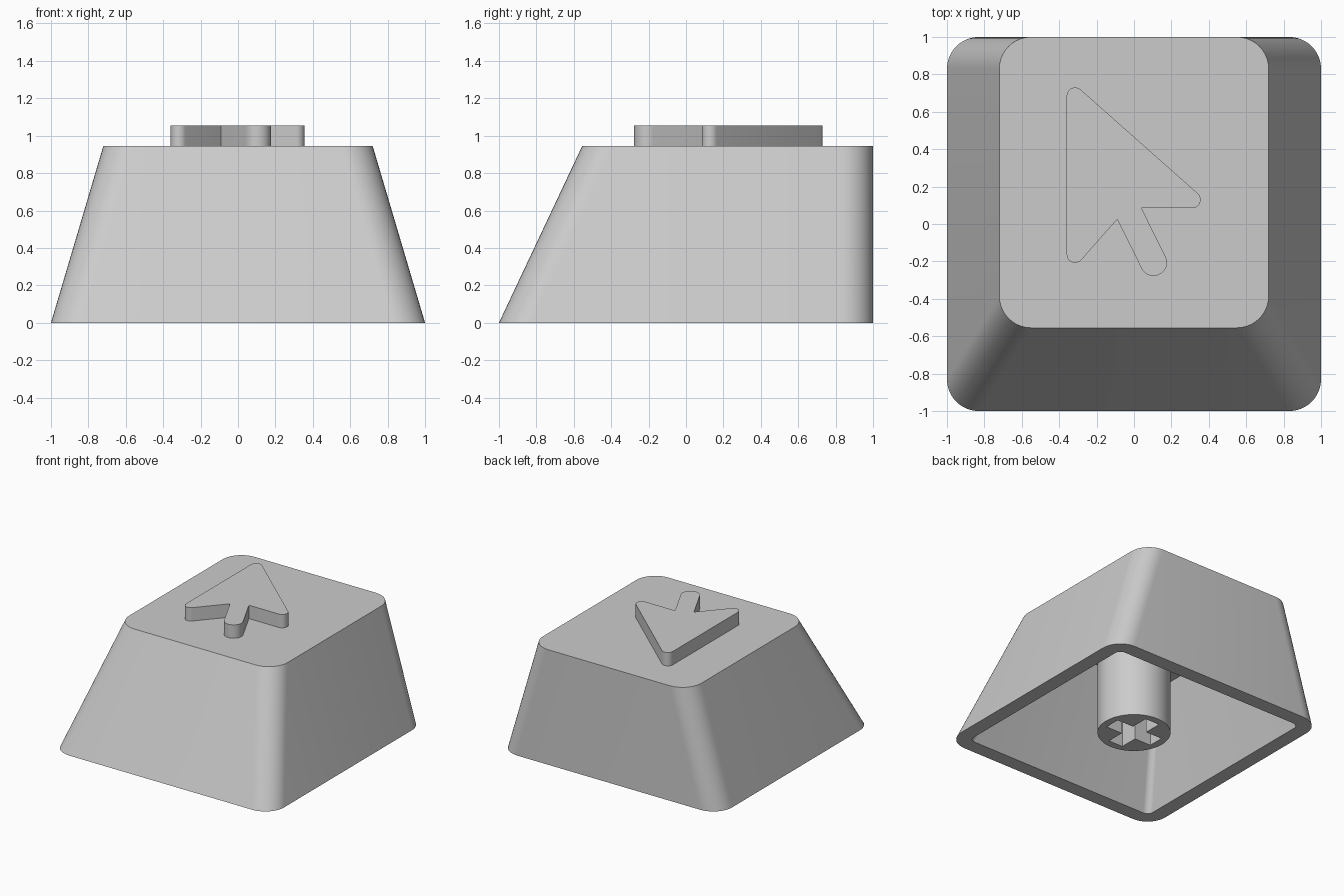
import bpy, bmesh, math
from mathutils import Vector

cube = bpy.data.objects.get("Cube")
if cube:
    bpy.data.objects.remove(cube, do_unlink=True)

grey = bpy.data.materials.new("light_grey_plastic")
grey.use_nodes = True
COLOUR = (0.6, 0.6, 0.6, 1)
grey.diffuse_color = COLOUR
grey.node_tree.nodes["Principled BSDF"].inputs["Base Color"].default_value = COLOUR


def rounded(corners, steps=10):
    """Outline from (x, y, radius) corners, each replaced by a tangent arc."""
    out = []
    for i, (x, y, r) in enumerate(corners):
        p = Vector((x, y))
        if r == 0:
            out.append(p)
            continue
        a = (Vector(corners[i - 1][:2]) - p).normalized()
        b = (Vector(corners[(i + 1) % len(corners)][:2]) - p).normalized()
        half = a.angle(b) / 2
        centre = p + (a + b).normalized() * r / math.sin(half)
        start = p + a * r / math.tan(half) - centre
        end = p + b * r / math.tan(half) - centre
        sweep = start.angle(end)
        for k in range(steps + 1):
            t = k / steps
            out.append(centre + (start * math.sin((1 - t) * sweep)
                                 + end * math.sin(t * sweep)) / math.sin(sweep))
    return out


def finish(name, bm):
    bmesh.ops.recalc_face_normals(bm, faces=bm.faces)
    mesh = bpy.data.meshes.new(name)
    bm.to_mesh(mesh)
    bm.free()
    mesh.materials.append(grey)
    obj = bpy.data.objects.new(name, mesh)
    bpy.context.collection.objects.link(obj)
    bpy.ops.object.select_all(action='DESELECT')
    obj.select_set(True)
    bpy.context.view_layer.objects.active = obj
    bpy.ops.object.shade_smooth_by_angle(angle=math.radians(30))
    return obj


def ring(bm, outline, z):
    return [bm.verts.new((p[0], p[1], z)) for p in outline]


def prism(name, outlines, z0, z1):
    """Straight extrusion; outlines after the first are holes."""
    bm = bmesh.new()
    edges = []
    for outline in outlines:
        vs = ring(bm, outline, z0)
        edges += [bm.edges.new((vs[i - 1], vs[i])) for i in range(len(vs))]
    bmesh.ops.triangle_fill(bm, use_beauty=True, edges=edges)
    grown = bmesh.ops.extrude_face_region(bm, geom=bm.faces[:])["geom"]
    bmesh.ops.translate(bm, vec=(0, 0, z1 - z0),
                        verts=[g for g in grown if isinstance(g, bmesh.types.BMVert)])
    return finish(name, bm)


# Hollow key shell: back wall upright, other walls leaning in
TOP, WALL, RADIUS = 0.945, 0.12, 0.17


def section(z, inset):
    t = z / TOP
    hx = 1 - 0.28 * t - inset
    front, back = -1 + 0.445 * t + inset, 1 - inset
    r = RADIUS - inset
    return rounded([(-hx, front, r), (hx, front, r), (hx, back, r), (-hx, back, r)])


bm = bmesh.new()
ceiling = TOP - WALL
rings = [ring(bm, section(z, inset), z)
         for z, inset in ((TOP, 0), (0, 0), (0, WALL), (ceiling, WALL))]
for lower, upper in zip(rings, rings[1:]):
    for i in range(len(lower)):
        bm.faces.new((lower[i - 1], lower[i], upper[i], upper[i - 1]))
bm.faces.new(rings[0])
bm.faces.new(rings[-1])
finish("key_shell", bm)

# Round mounting stem with a cross-shaped socket
STEM, ARM, SLOT, SIDES = 0.275, 0.215, 0.065, 64
circle = [(STEM * math.cos(math.tau * i / SIDES), STEM * math.sin(math.tau * i / SIDES))
          for i in range(SIDES)]
cross = []
for turn in range(4):
    c, s = round(math.cos(turn * math.pi / 2)), round(math.sin(turn * math.pi / 2))
    for x, y in ((ARM, -SLOT), (ARM, SLOT), (SLOT, SLOT)):
        cross.append((c * x - s * y, s * x + c * y))
prism("mounting_stem", [circle, cross], 0, ceiling + 0.03)

# Raised pointer arrow on the top face
arrow = rounded([(-0.36, 0.785, 0.045), (-0.36, -0.281, 0.045), (-0.09, 0.025, 0),
                 (0.072, -0.301, 0.07), (0.2, -0.238, 0.07), (0.04, 0.085, 0),
                 (0.43, 0.085, 0.045)])
prism("pointer_arrow", [arrow], TOP - 0.02, 1.055)
